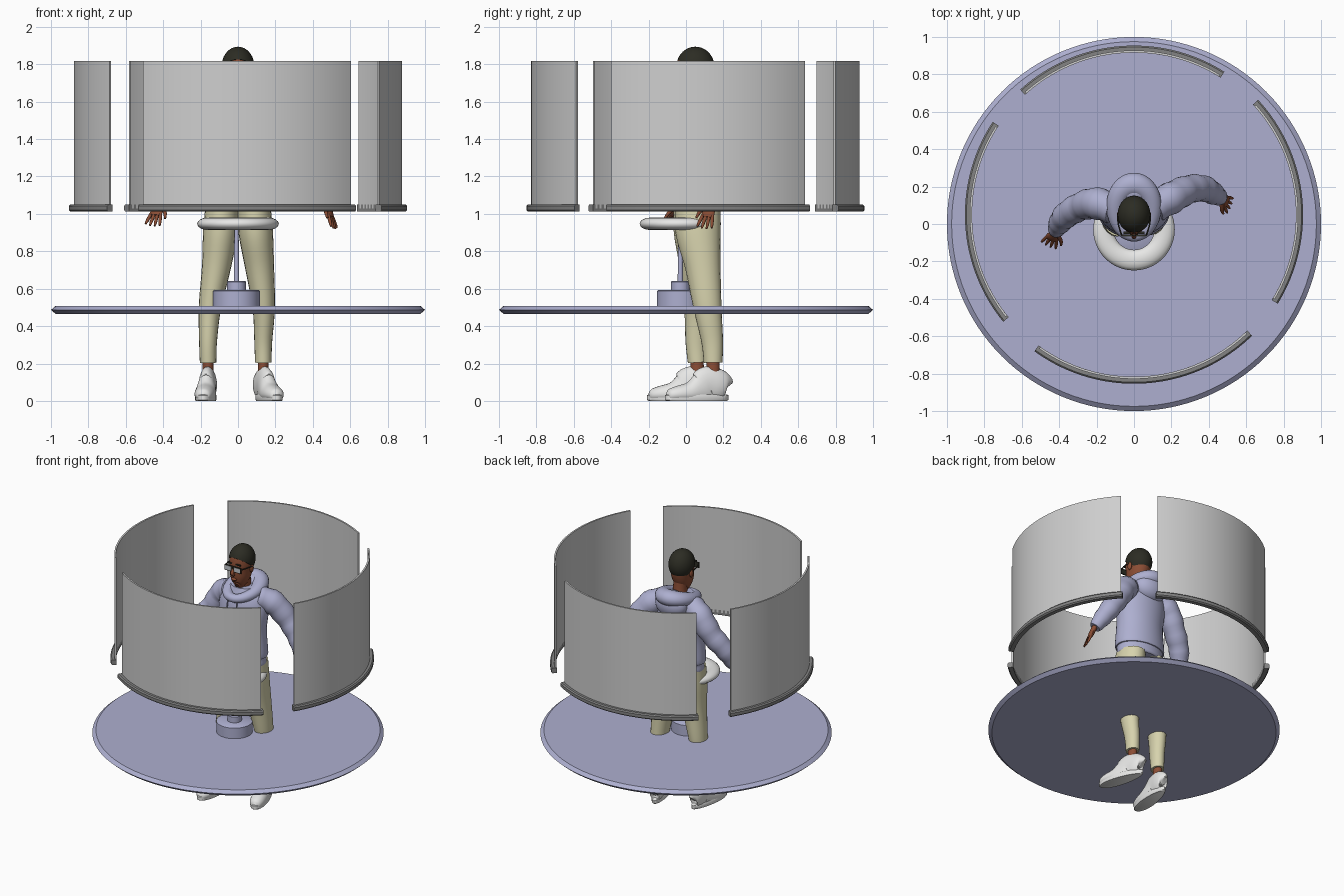
import bpy, bmesh, math
from mathutils import Vector, Matrix

cube = bpy.data.objects.get("Cube")
if cube:
    bpy.data.objects.remove(cube, do_unlink=True)


def material(name, *rgb):
    m = bpy.data.materials.new(name)
    m.use_nodes = True
    m.diffuse_color = (*rgb, 1)
    m.node_tree.nodes["Principled BSDF"].inputs["Base Color"].default_value = (*rgb, 1)
    return m


LAVENDER = material("lavender", .42, .43, .63)
PANEL = material("panel grey", .62, .62, .62)
RAIL = material("rail grey", .23, .23, .23)
WHITE = material("white", .82, .82, .81)
KHAKI = material("khaki", .68, .65, .42)
SKIN = material("brown skin", .26, .075, .035)
BLACK = material("hair black", .025, .025, .017)
LENS = material("lens", .55, .58, .62)
parts = []


def finish(name, bm, mat):
    bmesh.ops.remove_doubles(bm, verts=bm.verts, dist=.00005)
    bmesh.ops.recalc_face_normals(bm, faces=bm.faces)
    me = bpy.data.meshes.new(name)
    bm.to_mesh(me)
    bm.free()
    me.materials.append(mat)
    ob = bpy.data.objects.new(name, me)
    bpy.context.collection.objects.link(ob)
    parts.append(ob)
    return ob


def skin_rings(bm, rings, closed):
    """Bridge rings of points, wrapping round or capping the ends."""
    rows = [[bm.verts.new(p) for p in ring] for ring in rings]
    n = len(rows[0])
    pairs = list(zip(rows, rows[1:])) + ([(rows[-1], rows[0])] if closed else [])
    for a, b in pairs:
        for i in range(n):
            j = (i + 1) % n
            bm.faces.new((a[i], a[j], b[j], b[i]))
    if not closed:
        bm.faces.new(rows[0])
        bm.faces.new(rows[-1])


def revolve(name, profile, mat, cx=0, cy=0, a0=0, a1=360, n=96):
    full = a1 - a0 == 360
    rings = []
    for k in range(n if full else n + 1):
        a = math.radians(a0 + (a1 - a0) * k / n)
        rings.append([(cx + r * math.cos(a), cy + r * math.sin(a), z) for r, z in profile])
    bm = bmesh.new()
    skin_rings(bm, rings, full)
    return finish(name, bm, mat)


def spline(pts, sub):
    pts = [Vector(p) for p in pts]
    out = []
    for i in range(len(pts) - 1):
        p0, p1, p2, p3 = pts[max(i - 1, 0)], pts[i], pts[i + 1], pts[min(i + 2, len(pts) - 1)]
        for k in range(sub):
            t = k / sub
            out.append(p1 + (p2 - p0) * (t / 2) + (p0 * 2 - p1 * 5 + p2 * 4 - p3) * (t * t / 2)
                       + (p1 * 3 - p0 - p2 * 3 + p3) * (t ** 3 / 2))
    return out + [pts[-1]]


def tube(name, pts, mat, side=(1, 0, 0), sub=5, n=20, closed=False, ripple=0, floor=None, xf=None):
    """Elliptical tube through (x, y, z, side radius, other radius) points."""
    rows = pts if closed else spline([Vector(p) for p in pts], sub)
    rows = [(Vector(p[:3]), p[3], p[4]) for p in rows]
    rings = []
    for k, (c, ra, rb) in enumerate(rows):
        if closed:
            t = rows[(k + 1) % len(rows)][0] - rows[k - 1][0]
        else:
            t = rows[min(k + 1, len(rows) - 1)][0] - rows[max(k - 1, 0)][0]
        t.normalize()
        u = Vector(side)
        u = (u - t * u.dot(t)).normalized()
        v = t.cross(u)
        s = 1 + ripple * math.sin(k * 1.7)
        ring = []
        for i in range(n):
            a = math.tau * i / n
            p = c + u * (ra * s * math.cos(a)) + v * (rb * s * math.sin(a))
            if floor is not None:
                p.z = max(p.z, floor)
            ring.append(xf @ p if xf else p)
        rings.append(ring)
    bm = bmesh.new()
    skin_rings(bm, rings, closed)
    return finish(name, bm, mat)


def ball(name, centre, radii, mat, cut=None):
    bm = bmesh.new()
    bmesh.ops.create_uvsphere(bm, u_segments=28, v_segments=18, radius=1)
    bmesh.ops.transform(bm, verts=bm.verts, matrix=Matrix.Translation(centre) @ Matrix.Diagonal((*radii, 1)))
    if cut:
        bmesh.ops.bisect_plane(bm, geom=bm.verts[:] + bm.edges[:] + bm.faces[:],
                               plane_co=cut[0], plane_no=cut[1], clear_inner=True)
        bmesh.ops.holes_fill(bm, edges=[e for e in bm.edges if e.is_boundary])
    return finish(name, bm, mat)


def box(name, centre, size, mat):
    bm = bmesh.new()
    bmesh.ops.create_cube(bm, size=1)
    bmesh.ops.transform(bm, verts=bm.verts, matrix=Matrix.Translation(centre) @ Matrix.Diagonal((*size, 1)))
    return finish(name, bm, mat)


def oval(r, z, rr, rz, n=16):
    return [(r + rr * math.cos(math.tau * i / n), z + rz * math.sin(math.tau * i / n)) for i in range(n)]


# Platform, post and ring seat
revolve("platform", [(0, .465), (.975, .465), (1, .487), (.975, .508), (0, .508)], LAVENDER, n=128)
revolve("post_base", [(0, .5), (.125, .5), (.125, .588), (.118, .593), (0, .593)], LAVENDER, -.008, -.03, n=40)
revolve("post_collar", [(0, .59), (.05, .59), (.05, .637), (.045, .642), (0, .642)], LAVENDER, -.008, -.03, n=32)
revolve("post", [(0, .6), (.015, .6), (.011, .95), (0, .95)], LAVENDER, -.008, -.03, n=16)
revolve("ring_seat", oval(.163, .947, .055, .033), WHITE, 0, -.03, n=64)

# Curved screens, each on a rounded rail
for label, a0, a1 in (("front", 234.7, 313.5), ("left", -31, 42), ("back", 58.5, 131.5), ("right", 147.5, 218.5)):
    revolve(label + "_screen", [(.866, 1.03), (.878, 1.03), (.878, 1.818), (.866, 1.818)],
            PANEL, 0, .05, a0, a1, 40)
    revolve(label + "_rail", [(.866, 1.012), (.896, 1.012), (.904, 1.02), (.904, 1.042), (.896, 1.05), (.866, 1.05)],
            RAIL, 0, .05, a0 - .8, a1 + .8, 40)

# Legs, ankles and shoes
for label, s, hip, knee, foot, yaw in (("left", 1, .065, .115, (.135, .145), 17), ("right", -1, .055, .065, (-.16, .06), -6)):
    fx, fy = foot
    tube(label + "_trouser", [(s * .085, hip, 1.03, .09, .12), (s * .095, hip, .9, .092, .12),
                              (s * .115, (hip + knee) / 2, .72, .078, .095), ((s * .14 + fx) / 2, knee, .5, .06, .075),
                              (fx, fy - .005, .32, .048, .058), (fx, fy, .205, .044, .05)], KHAKI)
    tube(label + "_ankle", [(fx, fy, .25, .028, .034), (fx, fy, .12, .03, .036)], SKIN)
    place = Matrix.Translation((fx, fy, 0)) @ Matrix.Rotation(math.radians(yaw), 4, "Z")
    tube(label + "_shoe", [(0, .078, .075, .012, .03), (0, .07, .08, .036, .066), (0, .03, .085, .045, .088),
                           (0, -.03, .085, .045, .1), (0, -.07, .06, .05, .088), (0, -.13, .04, .056, .062),
                           (0, -.2, .035, .052, .045), (0, -.245, .03, .036, .032), (0, -.262, .03, .008, .012)],
         WHITE, floor=.012, xf=place)
    # Sole follows the shoe outline
    rings = []
    for z, grow in ((0, .97), (.006, 1.02), (.03, 1.02), (.034, .98)):
        ring = []
        for i in range(32):
            a = math.tau * i / 32
            w = .052 - .009 * math.sin(a)
            ring.append(place @ Vector((w * grow * math.cos(a), -.092 + .174 * grow * math.sin(a), z)))
        rings.append(ring)
    bm = bmesh.new()
    skin_rings(bm, rings, False)
    finish(label + "_sole", bm, WHITE)

# Hooded top
tube("hoodie_body", [(0, .06, 1.015, .165, .115), (0, .06, 1.03, .178, .125), (0, .06, 1.075, .176, .124),
                     (0, .06, 1.1, .19, .135), (0, .06, 1.27, .178, .13), (0, .07, 1.42, .188, .13),
                     (0, .08, 1.52, .165, .115), (0, .08, 1.59, .1, .09)], LAVENDER, n=32)
collar = []
for i in range(40):
    a = math.tau * i / 40
    back = (1 + math.sin(a)) / 2
    collar.append((.098 * math.cos(a), .075 + .135 * math.sin(a), 1.53 + .06 * back,
                   .03 + .025 * back, .034 + .03 * back))
tube("hood", collar, LAVENDER, side=(0, 0, 1), closed=True, n=16)
ball("hood_drape", (0, .17, 1.53), (.125, .085, .1), LAVENDER)
for s in (-1, 1):
    tube("drawstring", [(s * .035, -.065, 1.53, .005, .005), (s * .04, -.075, 1.46, .005, .005),
                        (s * .042, -.075, 1.36, .005, .005)], LAVENDER, n=8)

# Sleeves
tube("left_sleeve", [(.11, .09, 1.51, .08, .08), (.2, .14, 1.47, .085, .085), (.29, .185, 1.35, .076, .076),
                     (.37, .19, 1.23, .07, .07), (.43, .16, 1.13, .058, .058), (.465, .138, 1.065, .04, .04)],
     LAVENDER, side=(0, 1, 0), ripple=.04)
tube("right_sleeve", [(-.11, .08, 1.51, .08, .08), (-.2, .11, 1.46, .085, .085), (-.28, .095, 1.34, .076, .076),
                      (-.36, .05, 1.23, .07, .07), (-.4, 0, 1.13, .058, .058), (-.42, -.04, 1.065, .04, .04)],
     LAVENDER, side=(0, 1, 0), ripple=.04)


# Hands with spread fingers
def hand(label, wrist, direction, spread, thumb):
    w, d, s = Vector(wrist), Vector(direction).normalized(), Vector(spread).normalized()

    def at(along, across, ra, rb):
        return (*(w + d * along + s * across), ra, rb)
    tube(label + "_palm", [at(-.03, 0, .022, .018), at(.02, 0, .027, .018), at(.06, 0, .036, .017),
                           at(.085, 0, .03, .011)], SKIN, side=s, n=14)
    for k in (-1.5, -.5, .5, 1.5):
        reach = .155 - .008 * abs(k)
        tube(label + "_finger", [at(.065, k * .017, .009, .009), at(.115, k * .024, .009, .009),
                                 at(reach, k * .028, .005, .005)], SKIN, side=s, n=10)
    tube(label + "_thumb", [at(.02, thumb * .02, .012, .012), at(.06, thumb * .05, .01, .01),
                            at(.095, thumb * .06, .006, .006)], SKIN, side=s, n=10)


hand("left", (.47, .135, 1.06), (.3, -.25, -.9), (.35, .9, -.1), -1)
hand("right", (-.42, -.04, 1.06), (-.25, -.5, -.8), (.85, -.4, -.1), 1)

# Head, hair and face
tube("neck", [(0, .08, 1.52, .055, .058), (0, .07, 1.6, .048, .052), (0, .06, 1.7, .05, .055)], SKIN)
tube("head", [(0, -.01, 1.602, .02, .025), (0, .005, 1.615, .042, .052), (0, .025, 1.66, .064, .078),
              (0, .04, 1.72, .074, .092), (0, .045, 1.78, .079, .096), (0, .05, 1.84, .068, .084),
              (0, .05, 1.878, .03, .035)], SKIN, n=28)
ball("hair", (0, .05, 1.787), (.088, .102, .107), BLACK, ((0, -.05, 1.83), (0, .14, .18)))
tube("nose", [(0, -.05, 1.755, .008, .008), (0, -.068, 1.72, .013, .013), (0, -.056, 1.702, .013, .01)], SKIN, n=10)
ball("mouth", (0, -.05, 1.668), (.024, .011, .009), SKIN)
for s in (-1, 1):
    ball("ear", (s * .08, .05, 1.735), (.011, .019, .03), SKIN)
    box("glasses_frame", (s * .036, -.06, 1.75), (.062, .008, .042), BLACK)
    box("glasses_lens", (s * .036, -.063, 1.75), (.05, .006, .031), LENS)
    tube("glasses_arm", [(s * .066, -.06, 1.757, .004, .004), (s * .084, .0, 1.757, .004, .004),
                         (s * .086, .05, 1.752, .004, .004)], BLACK, n=8)
    box("eyebrow", (s * .035, -.047, 1.783), (.04, .012, .008), BLACK)
box("glasses_bridge", (0, -.06, 1.757), (.02, .008, .008), BLACK)

# Smooth shading with sharp edges kept
bpy.ops.object.select_all(action="DESELECT")
for ob in parts:
    ob.select_set(True)
bpy.context.view_layer.objects.active = parts[0]
bpy.ops.object.shade_smooth_by_angle(angle=math.radians(40))
